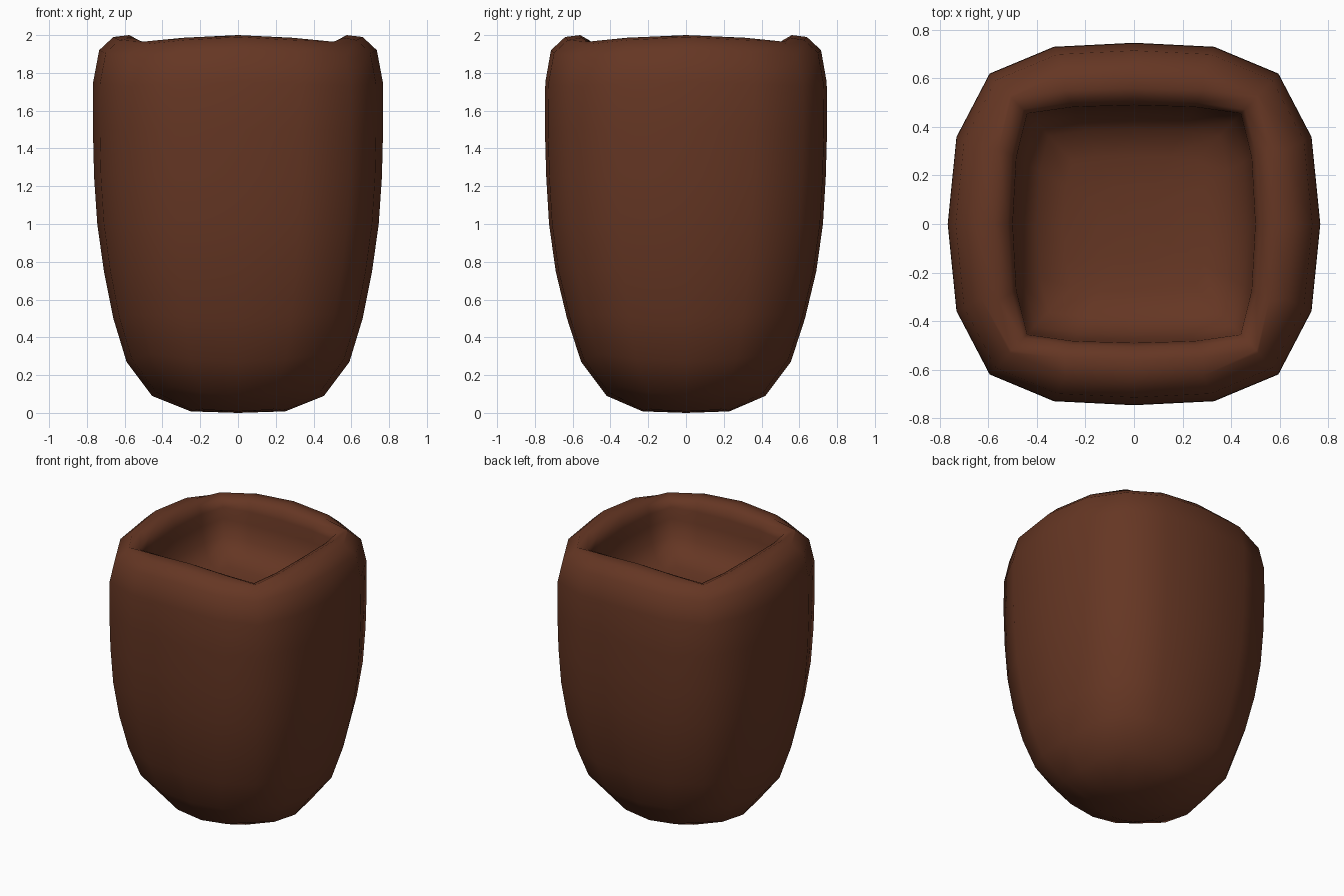
import bpy, bmesh

if "Cube" in bpy.data.objects:
    bpy.data.objects.remove(bpy.data.objects["Cube"])

# One quadrant of the 16-sided rounded-square section, as fractions of half sizes
OUTER = [(1, 0), (.953, .48), (.775, .83), (.43, .978)]
INNER = [(1, 0), (.97, .56), (.88, .93), (.5, .985)]


def section(hx, hy, z, lift, shape):
    """Sixteen points; corners are raised or lowered by lift."""
    q = [(x * hx, y * hy) for x, y in shape]
    half = q + [(0, hy)] + [(-x, y) for x, y in q[:0:-1]]
    pts = half + [(-x, -y) for x, y in half]
    drop = [0, .4, 1, .4]
    return [(x, y, z + lift * drop[i % 4]) for i, (x, y) in enumerate(pts)]


# Half width, half depth, height, corner lift: from underside up to the rim
outside = [
    (.25, .23, .008, .012), (.455, .42, .09, .05), (.59, .555, .27, .04),
    (.66, .63, .5, .02), (.71, .69, .75, .01), (.745, .725, 1.0, 0),
    (.762, .74, 1.25, 0), (.768, .747, 1.5, 0), (.767, .745, 1.75, -.02),
    (.735, .715, 1.92, -.035), (.66, .64, 1.99, -.04),
]
# Rim, hollow wall and rounded floor
inside = [
    (.575, .56, 2.0, -.035), (.52, .508, 1.97, -.025), (.5, .49, 1.91, -.01),
    (.495, .485, 1.82, 0), (.465, .455, 1.71, 0), (.40, .39, 1.62, .01),
    (.29, .28, 1.585, .01), (.15, .145, 1.575, 0),
]

bm = bmesh.new()
rings = [[bm.verts.new(p) for p in section(*r, OUTER)] for r in outside]
rings += [[bm.verts.new(p) for p in section(*r, INNER)] for r in inside]
for a, b in zip(rings, rings[1:]):
    for i in range(16):
        j = (i + 1) % 16
        bm.faces.new((a[i], a[j], b[j], b[i]))

# Close the underside and the hollow floor
for ring, z in ((rings[0], 0), (rings[-1], 1.573)):
    centre = bm.verts.new((0, 0, z))
    for i in range(16):
        bm.faces.new((ring[i], ring[(i + 1) % 16], centre))
bmesh.ops.recalc_face_normals(bm, faces=bm.faces)
for f in bm.faces:
    f.smooth = True

mesh = bpy.data.meshes.new("pot")
bm.to_mesh(mesh)
bm.free()
pot = bpy.data.objects.new("pot", mesh)
bpy.context.collection.objects.link(pot)

# Brown clay
clay = bpy.data.materials.new("brown_clay")
clay.diffuse_color = (.13, .037, .017, 1)
clay.use_nodes = True
clay.node_tree.nodes["Principled BSDF"].inputs["Base Color"].default_value = clay.diffuse_color
mesh.materials.append(clay)
